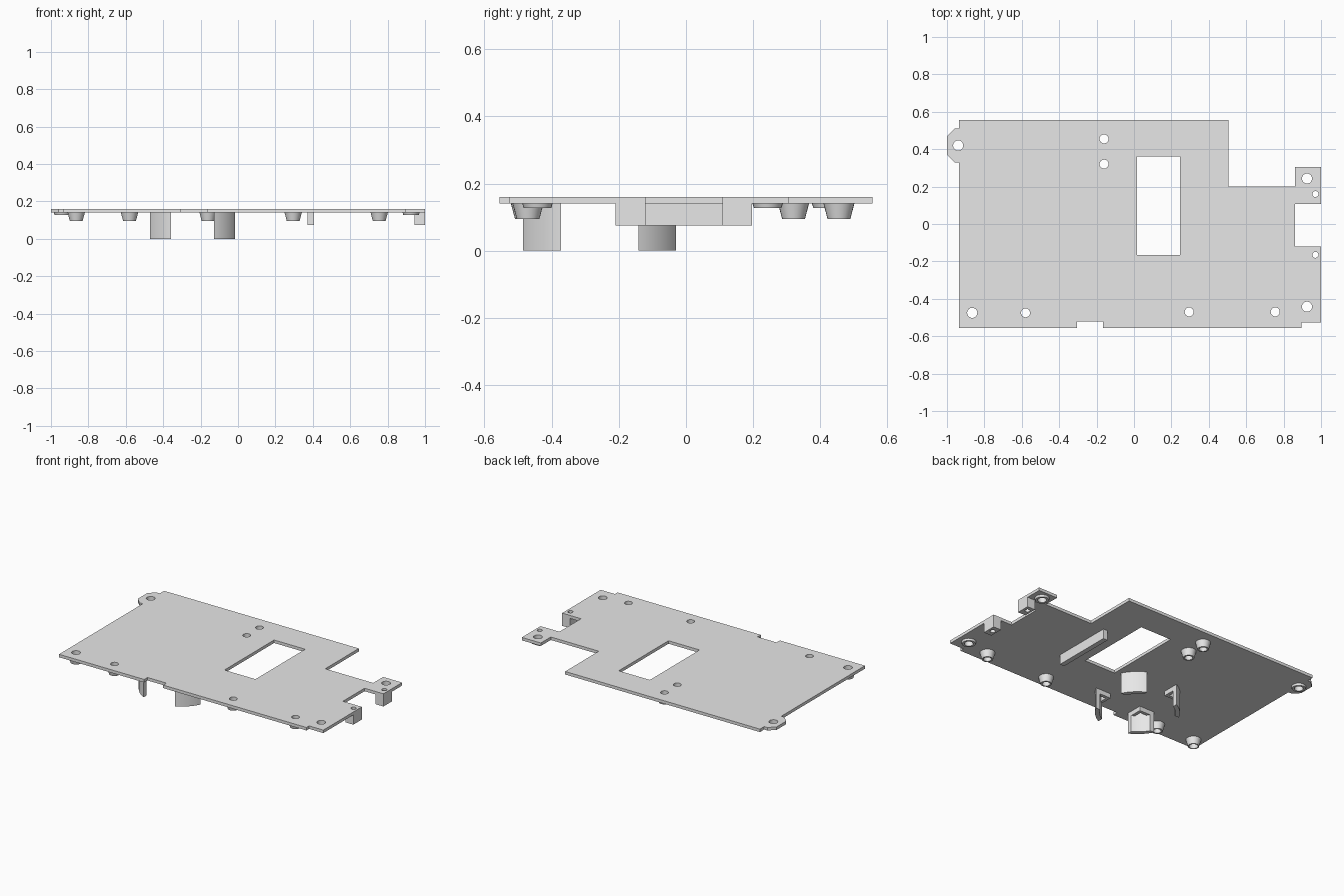
import bpy, bmesh, math

if "Cube" in bpy.data.objects:
    bpy.data.objects.remove(bpy.data.objects["Cube"], do_unlink=True)

grey = bpy.data.materials.new("light grey plastic")
grey.use_nodes = True
grey.diffuse_color = (0.8, 0.8, 0.8, 1)
grey.node_tree.nodes["Principled BSDF"].inputs["Base Color"].default_value = (0.8, 0.8, 0.8, 1)

BOTTOM, TOP = 0.14, 0.16


def finish(name, bm):
    bmesh.ops.recalc_face_normals(bm, faces=bm.faces)
    mesh = bpy.data.meshes.new(name)
    bm.to_mesh(mesh)
    bm.free()
    mesh.materials.append(grey)
    obj = bpy.data.objects.new(name, mesh)
    bpy.context.collection.objects.link(obj)
    bpy.ops.object.select_all(action='DESELECT')
    obj.select_set(True)
    bpy.context.view_layer.objects.active = obj
    bpy.ops.object.shade_smooth_by_angle(angle=math.radians(30))
    return obj


def circle(x, y, r, n=24):
    return [(x + r * math.cos(math.tau * i / n), y + r * math.sin(math.tau * i / n))
            for i in range(n)]


def rect(x0, x1, y0, y1):
    return [(x0, y0), (x1, y0), (x1, y1), (x0, y1)]


def prism(name, loops, z0, z1):
    """Extrude an outline; any further loops become through holes."""
    bm = bmesh.new()
    edges = []
    for loop in loops:
        vs = [bm.verts.new((x, y, z0)) for x, y in loop]
        edges += [bm.edges.new((vs[i - 1], vs[i])) for i in range(len(vs))]
    bmesh.ops.triangle_fill(bm, use_beauty=True, use_dissolve=False, edges=edges,
                            normal=(0, 0, 1))
    ext = bmesh.ops.extrude_face_region(bm, geom=bm.faces[:])
    for v in ext["geom"]:
        if isinstance(v, bmesh.types.BMVert):
            v.co.z = z1
    return finish(name, bm)


def boss(name, x, y, r_top, r_low, r_hole, z_low):
    """Tapered hollow ring hanging under the plate."""
    bm = bmesh.new()
    profile = [(r_hole, BOTTOM), (r_top, BOTTOM), (r_low, z_low), (r_hole, z_low)]
    rings = [[bm.verts.new((px, py, z)) for px, py in circle(x, y, r)] for r, z in profile]
    for k in range(4):
        a, b = rings[k - 1], rings[k]
        for i in range(len(a)):
            bm.faces.new((a[i - 1], a[i], b[i], b[i - 1]))
    return finish(name, bm)


# Screw positions: x, y, hole radius
deep = [(-0.865, -0.475, 0.027), (-0.58, -0.475, 0.024), (0.295, -0.47, 0.024),
        (0.755, -0.47, 0.024), (-0.16, 0.455, 0.024), (-0.16, 0.32, 0.024)]
shallow = [(-0.94, 0.42, 0.027), (0.925, 0.243, 0.027), (0.925, -0.442, 0.027)]
pins = [(0.97, -0.165, 0.016), (0.97, 0.16, 0.016)]

# Main plate with notches, tabs, window and screw holes
outline = [(-0.935, -0.555), (-0.305, -0.555), (-0.305, -0.52), (-0.165, -0.52),
           (-0.165, -0.555), (0.895, -0.555), (0.895, -0.527), (1, -0.527),
           (1, -0.12), (0.86, -0.12), (0.86, 0.108), (1, 0.108), (1, 0.305),
           (0.86, 0.305), (0.86, 0.2), (0.505, 0.2), (0.505, 0.555),
           (-0.935, 0.555), (-0.935, 0.51), (-0.96, 0.51), (-1, 0.47),
           (-1, 0.37), (-0.96, 0.33), (-0.935, 0.33)]
window = rect(0.015, 0.245, -0.165, 0.36)
prism("main_plate", [outline, window] + [circle(*h) for h in deep + shallow + pins],
      BOTTOM, TOP)

# Screw bosses
for i, (x, y, r) in enumerate(deep):
    boss(f"deep_screw_boss_{i + 1}", x, y, 0.046, 0.034, r, 0.095)
for i, (x, y, r) in enumerate(shallow):
    boss(f"shallow_screw_boss_{i + 1}", x, y, 0.045, 0.041, r, 0.127)

# Blocks beside the end notch, each with a pin hole
for label, pin, y0, y1 in (("front", pins[0], -0.21, -0.12), ("back", pins[1], 0.108, 0.197)):
    prism(f"{label}_pin_block", [rect(0.943, 1, y0, y1), circle(*pin)], 0.075, BOTTOM)

# Straight rib beside the window
prism("underside_rib", [rect(0.372, 0.405, -0.21, 0.197)], 0.075, BOTTOM)

# Four curved holder walls on a circle, each with a low corner rib
CX, CY, INNER, R_OUT, R_IN = -0.243, -0.257, 0.115, 0.255, 0.227


def arc(r, n=12):
    start = math.asin(INNER / r)
    span = math.pi / 2 - 2 * start
    return [(r * math.cos(start + span * i / n), r * math.sin(start + span * i / n))
            for i in range(n + 1)]


wall = arc(R_OUT) + arc(R_IN)[::-1]
far, t = 0.215, 0.02
corner = [(INNER, INNER), (far, INNER), (far, INNER + t), (INNER + t, INNER + t),
          (INNER + t, far), (INNER, far)]
for sx, sy, label in ((1, 1, "back_left"), (1, -1, "front_left"),
                      (-1, 1, "back_right"), (-1, -1, "front_right")):
    def place(pts):
        return [(CX + sx * x, CY + sy * y) for x, y in pts]
    prism(f"{label}_holder_wall", [place(wall)], 0, BOTTOM)
    prism(f"{label}_holder_rib", [place(corner)], 0.11, BOTTOM)
